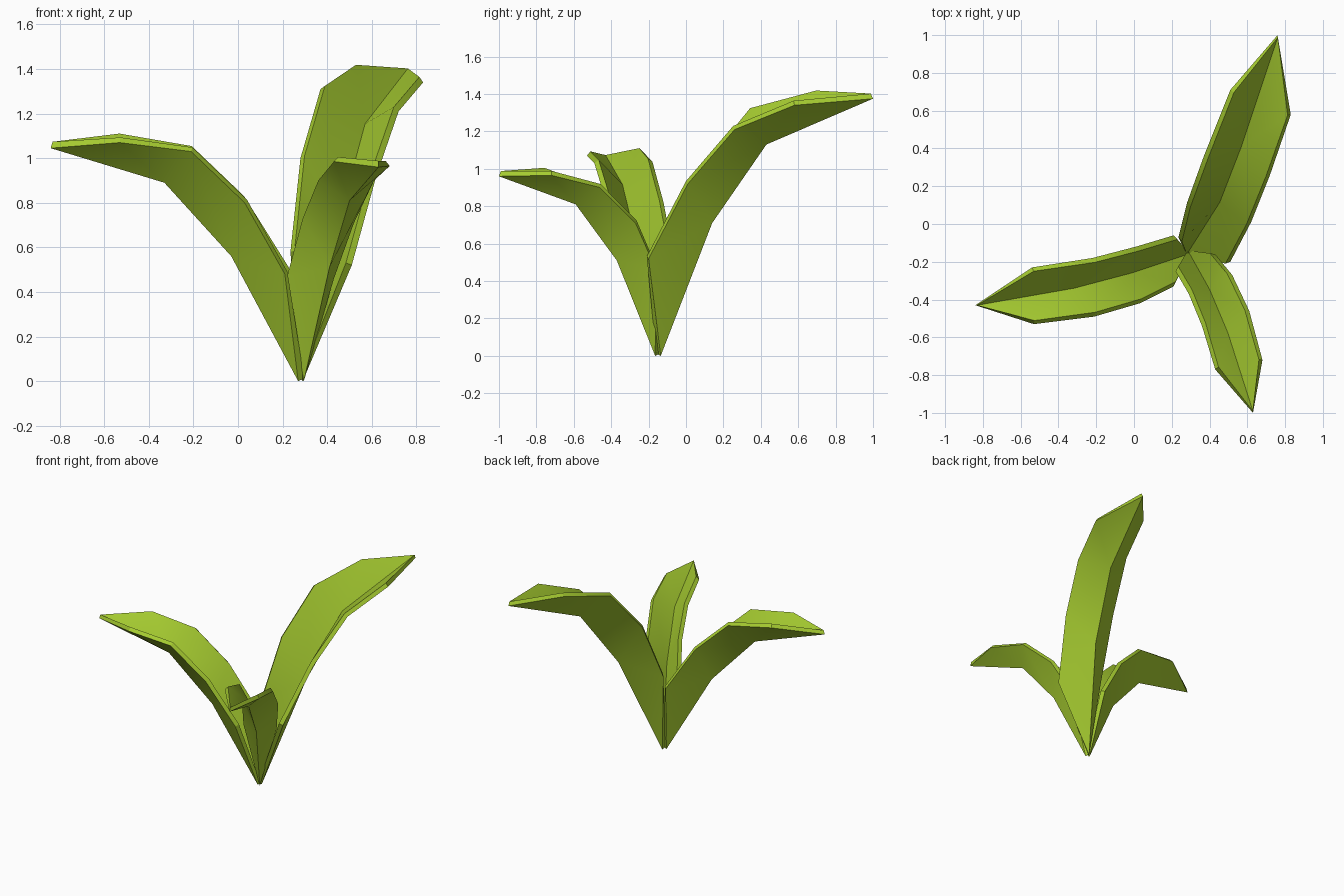
import bpy, bmesh, math

if "Cube" in bpy.data.objects:
    bpy.data.objects.remove(bpy.data.objects["Cube"])

# leaf material
mat = bpy.data.materials.new("leaf_green")
mat.diffuse_color = (0.38, 0.60, 0.03, 1.0)
mat.use_nodes = True
mat.node_tree.nodes["Principled BSDF"].inputs["Base Color"].default_value = mat.diffuse_color


def leaf(name, base, left, right, keel, tip):
    """V-folded leaf: two rims of four points, a keel of two, closed at base and tip."""
    bm = bmesh.new()
    b, t = bm.verts.new(base), bm.verts.new(tip)
    k2, k3 = [bm.verts.new(p) for p in keel]
    for rim, flip in ((left, False), (right, True)):
        e1, e2, e3, e4 = [bm.verts.new(p) for p in rim]
        for f in ((b, k2, e1), (e1, k2, e2), (k2, k3, e3, e2),
                  (e3, k3, e4), (e4, k3, t)):
            bm.faces.new(f[::-1] if flip else f)
    me = bpy.data.meshes.new(name)
    bm.to_mesh(me)
    bm.free()
    ob = bpy.data.objects.new(name, me)
    bpy.context.collection.objects.link(ob)
    me.materials.append(mat)
    # blade thickness, grown towards the inside of the fold
    sol = ob.modifiers.new("thickness", 'SOLIDIFY')
    sol.thickness = 0.03
    sol.offset = 1.0
    bpy.context.view_layer.objects.active = ob
    ob.select_set(True)
    bpy.ops.object.modifier_apply(modifier=sol.name)
    bpy.ops.object.shade_smooth_by_angle(angle=math.radians(30))
    ob.select_set(False)
    return ob


# leaf arching to the left
leaf("left_leaf", (0.27, -0.155, 0),
     [(0.21, -0.33, 0.48), (0.03, -0.42, 0.80), (-0.21, -0.49, 1.03), (-0.53, -0.53, 1.07)],
     [(0.21, -0.06, 0.50), (0.01, -0.12, 0.82), (-0.22, -0.18, 1.04), (-0.54, -0.23, 1.09)],
     [(-0.03, -0.26, 0.56), (-0.33, -0.34, 0.89)], (-0.84, -0.43, 1.045))

# tallest leaf, arching to the back
leaf("back_leaf", (0.29, -0.135, 0),
     [(0.235, -0.07, 0.58), (0.28, 0.11, 1.00), (0.37, 0.36, 1.31), (0.51, 0.71, 1.40)],
     [(0.51, -0.20, 0.52), (0.62, 0.01, 0.92), (0.72, 0.26, 1.21), (0.83, 0.58, 1.34)],
     [(0.46, 0.14, 0.71), (0.57, 0.43, 1.13)], (0.76, 1.0, 1.375))

# shortest leaf, arching to the front
leaf("front_leaf", (0.295, -0.165, 0),
     [(0.43, -0.16, 0.46), (0.52, -0.27, 0.71), (0.61, -0.46, 0.90), (0.68, -0.72, 0.965)],
     [(0.22, -0.25, 0.47), (0.29, -0.37, 0.73), (0.36, -0.54, 0.90), (0.43, -0.77, 0.985)],
     [(0.41, -0.37, 0.51), (0.50, -0.59, 0.81)], (0.63, -1.0, 0.96))
